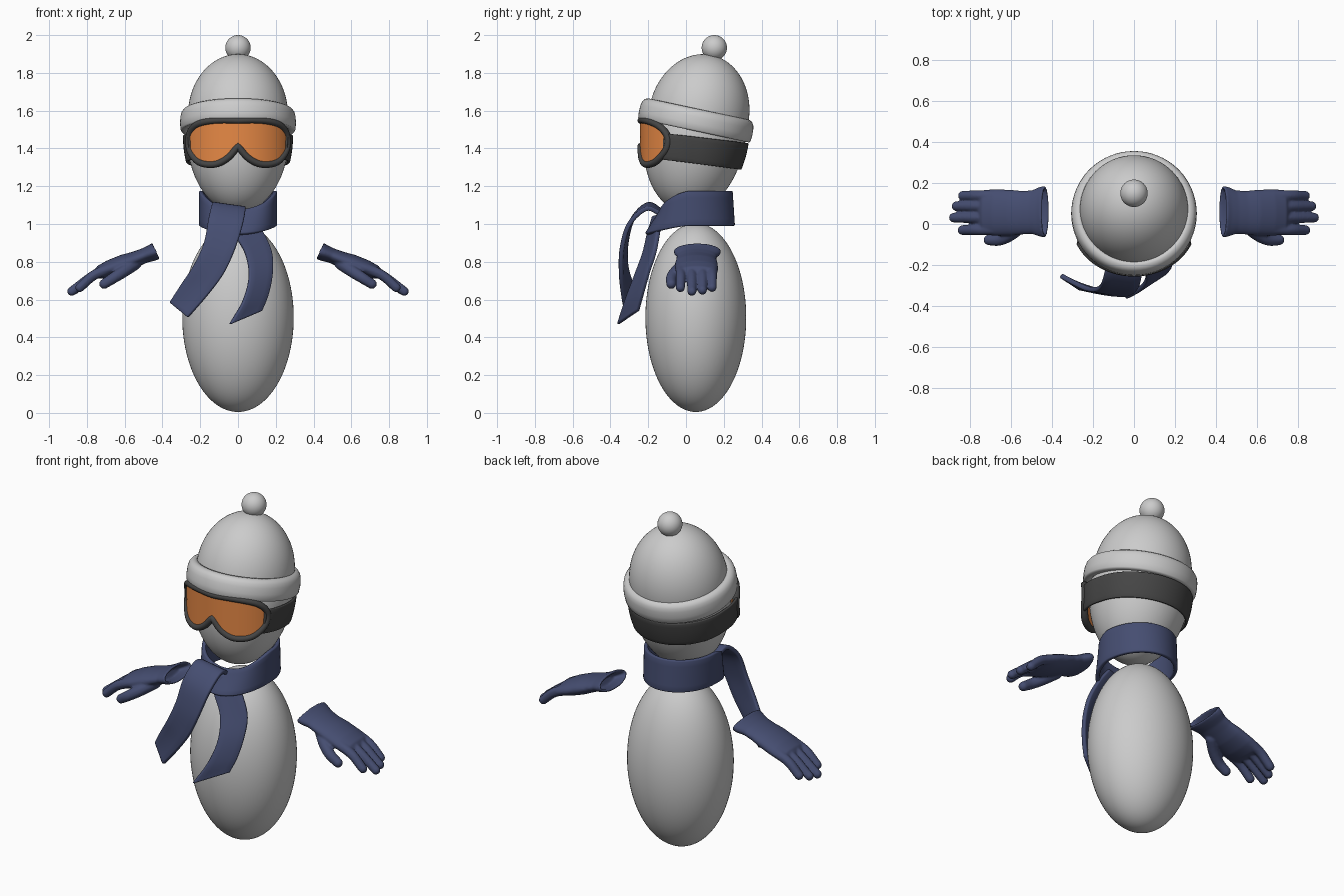
import bpy, bmesh
from math import sin, cos, pi, sqrt, radians, asin
from mathutils import Vector, Matrix

if "Cube" in bpy.data.objects:
    bpy.data.objects.remove(bpy.data.objects["Cube"])


def material(name, rgb):
    m = bpy.data.materials.new(name)
    m.diffuse_color = (*rgb, 1)
    m.use_nodes = True
    m.node_tree.nodes["Principled BSDF"].inputs["Base Color"].default_value = m.diffuse_color
    return m


NAVY = material("navy_knit", (0.06, 0.075, 0.165))
DARK = material("dark_rubber", (0.06, 0.06, 0.06))
ORANGE = material("orange_lens", (0.8, 0.25, 0.06))


def spline(keys, n):
    """n + 1 smooth samples through the key points."""
    k = [Vector(p) for p in keys]
    k = [2 * k[0] - k[1]] + k + [2 * k[-1] - k[-2]]
    out = []
    for i in range(n + 1):
        f = i / n * (len(keys) - 1)
        j = min(int(f), len(keys) - 2)
        t = f - j
        a, b, c, d = k[j:j + 4]
        out.append(0.5 * (2 * b + (c - a) * t + (2 * a - 5 * b + 4 * c - d) * t * t
                          + (3 * b - a - 3 * c + d) * t ** 3))
    return out


def add_grid(bm, rows, cyclic=False, caps=False):
    vs = [[bm.verts.new(p) for p in r] for r in rows]
    n = len(rows[0])
    for a, b in zip(vs, vs[1:]):
        for i in range(n if cyclic else n - 1):
            j = (i + 1) % n
            bm.faces.new((a[i], a[j], b[j], b[i]))
    if caps:
        bm.faces.new(vs[0])
        bm.faces.new(vs[-1])


def finish(name, bm, mat=None):
    bmesh.ops.remove_doubles(bm, verts=bm.verts, dist=1e-5)
    bmesh.ops.recalc_face_normals(bm, faces=bm.faces)
    me = bpy.data.meshes.new(name)
    bm.to_mesh(me)
    bm.free()
    for p in me.polygons:
        p.use_smooth = True
    if mat:
        me.materials.append(mat)
    ob = bpy.data.objects.new(name, me)
    bpy.context.collection.objects.link(ob)
    return ob


def lathe(name, profile, matrix, mat=None, seg=64):
    bm = bmesh.new()
    add_grid(bm, [[matrix @ Vector((r * sin(2 * pi * i / seg), r * cos(2 * pi * i / seg), z))
                   for i in range(seg)] for r, z in profile], cyclic=True)
    return finish(name, bm, mat)


def cloth(name, rows, mat, thick, cyclic=False):
    bm = bmesh.new()
    add_grid(bm, rows, cyclic)
    ob = finish(name, bm, mat)
    s = ob.modifiers.new("thickness", 'SOLIDIFY')
    s.thickness, s.offset = thick, 0
    b = ob.modifiers.new("soft_edge", 'BEVEL')
    b.width, b.segments = thick * 0.3, 2
    b.limit_method, b.angle_limit = 'ANGLE', radians(50)
    return ob


def ellipse(rx, rz, z0=0.0, z1=1.0, n=28):
    """Half-ellipse profile, from latitude fraction z0 to z1 (in quarter turns)."""
    return [(max(0, rx * cos(pi / 2 * (z0 + (z1 - z0) * i / n))),
             rz * sin(pi / 2 * (z0 + (z1 - z0) * i / n))) for i in range(n + 1)]


# body
lathe("body", ellipse(0.295, 0.5, -1, 1, 48),
      Matrix.Translation((0, 0.052, 0.505)) @ Matrix.Diagonal((1, 0.905, 1, 1)))

# head: egg, leaning slightly back towards the top
HZ, HR = 1.47, 0.27


def head_y(z):
    return 0.048 + 0.09 * (z - HZ)


def head_r(z):
    return HR * sqrt(max(0, 1 - ((z - HZ) / (0.41 if z < HZ else 0.3)) ** 2))


lean = Matrix.Identity(4)
lean[1][2] = 0.09
lathe("head", ellipse(HR, 0.41, -1, 0) + ellipse(HR, 0.3, 0, 1)[1:],
      Matrix.Translation((0, 0.048, HZ)) @ lean)

# hat: dome, rolled brim and bobble on one tilted axis
tilt = Matrix.Translation((0, 0.055, 1.552)) @ Matrix.Rotation(radians(-12), 4, 'X')
lathe("hat_dome", [(r, z + 0.025) for r, z in ellipse(0.265, 0.325)],
      Matrix.Translation((0, 0.008, 0)) @ tilt)
brim = lathe("hat_brim", [(0.25, 0.0), (0.262, -0.054), (0.27, -0.06), (0.298, -0.06), (0.304, -0.052),
                          (0.307, -0.02), (0.305, 0.015), (0.3, 0.036), (0.29, 0.05), (0.276, 0.057),
                          (0.258, 0.058), (0.25, 0.0)], tilt)
lathe("hat_bobble", ellipse(0.067, 0.067, -1, 1, 32), Matrix.Translation((0, 0.15, 1.933)), seg=40)


# goggles: outline wrapped on an elliptical cylinder
def wrap(x, z):
    a = asin(max(-1, min(1, x / 0.29)))
    return Vector((x, -0.243 * cos(a), z))


half = spline([(0, 1.548), (0.09, 1.55), (0.17, 1.542), (0.225, 1.523), (0.256, 1.487), (0.266, 1.435),
               (0.252, 1.375), (0.205, 1.325), (0.125, 1.316), (0.055, 1.35), (0, 1.412)], 60)
top, low = half[:31], half[30:][::-1]
both = lambda c: [Vector((-p.x, p.y)) for p in c[:0:-1]] + c
bm = bmesh.new()
add_grid(bm, [[wrap(*u.lerp(l, k / 8)) for u, l in zip(both(top), both(low))] for k in range(9)])
finish("goggle_lens", bm, ORANGE)

outline = [wrap(*p) for p in half] + [wrap(-p.x, p.y) for p in half[-2:0:-1]]
bm = bmesh.new()
rim = []
for i, p in enumerate(outline + outline[:1]):
    t = (outline[(i + 1) % len(outline)] - outline[(i - 1) % len(outline)]).normalized()
    out = Vector((p.x / 0.29 ** 2, p.y / 0.243 ** 2, 0)).normalized()
    side = t.cross(out).normalized()
    rim.append([p + side * 0.018 * cos(a) + out * (0.02 * sin(a) - 0.006)
                for a in [2 * pi * k / 14 for k in range(14)]])
add_grid(bm, rim, cyclic=True)
finish("goggle_frame", bm, DARK)

# goggle strap follows the head
rows = []
for k in range(7):
    row = []
    for i in range(57):
        a = radians(57 + 246 * i / 56)
        z = 1.41 - 0.12 * (0.148 - 0.28 * cos(a)) + 0.07 * (k / 3 - 1)
        r = head_r(z) + 0.012 + 0.04 * max(0, cos(a))
        row.append((r * sin(a), head_y(z) - r * cos(a), z))
    rows.append(row)
cloth("goggle_strap", rows, DARK, 0.014)

# scarf loop: lower and slanted inward at the front
rows = []
for k in range(6):
    t = k / 5
    row = []
    for i in range(64):
        a = 2 * pi * i / 64
        w = max(0, cos(a)) ** 1.5
        z = (0.99 - 0.045 * w) * (1 - t) + (1.175 - 0.1 * w) * t
        ry = 0.228 - (0.012 + 0.07 * w) * t
        row.append((0.196 * sin(a), 0.02 - ry * cos(a), z))
    rows.append(row)
cloth("scarf_loop", [list(c) for c in zip(*(rows))] + [[r[0] for r in rows]], NAVY, 0.022)


# scarf tails
def tail(name, left, right):
    ls, rs = spline(left, 36), spline(right, 36)
    cloth(name, [[l.lerp(r, k / 4) for k in range(5)] for l, r in zip(ls, rs)], NAVY, 0.024)


tail("scarf_tail_over",
     [(-0.12, -0.13, 1.07), (-0.135, -0.2, 1.105), (-0.155, -0.28, 1.03), (-0.18, -0.315, 0.9),
      (-0.235, -0.315, 0.78), (-0.3, -0.285, 0.68), (-0.36, -0.25, 0.585)],
     [(0.03, -0.13, 1.05), (0.04, -0.21, 1.08), (0.025, -0.3, 1.0), (-0.015, -0.34, 0.87),
      (-0.075, -0.345, 0.74), (-0.16, -0.335, 0.625), (-0.265, -0.315, 0.505)])
tail("scarf_tail_under",
     [(-0.06, -0.17, 1.04), (-0.015, -0.2, 0.94), (0.04, -0.225, 0.84), (0.058, -0.27, 0.72),
      (0.025, -0.32, 0.59), (-0.045, -0.36, 0.468)],
     [(0.07, -0.13, 1.05), (0.13, -0.145, 0.96), (0.178, -0.165, 0.85), (0.182, -0.2, 0.74),
      (0.16, -0.23, 0.63), (0.125, -0.255, 0.54)])

# gloves: hollow cuff and palm loft plus fingers, fused and mirrored
place = Matrix.Translation((0.432, 0, 0.858)) @ Matrix.Rotation(radians(25), 4, 'Y')
bm = bmesh.new()
palm = [(0.06, 0.06, 0.0, 0.088, 0.02), (0.004, 0.06, 0.0, 0.112, 0.033), (0.0, 0.06, 0.0, 0.12, 0.042),
        (0.006, 0.06, 0.0, 0.126, 0.047), (0.03, 0.06, 0.0, 0.122, 0.044), (0.07, 0.058, 0.004, 0.107, 0.04),
        (0.12, 0.055, 0.007, 0.106, 0.042), (0.18, 0.055, 0.012, 0.112, 0.048),
        (0.26, 0.056, 0.018, 0.114, 0.046), (0.32, 0.057, 0.023, 0.11, 0.036), (0.345, 0.057, 0.022, 0.095, 0.02)]
rows = []
for s, y, h, wy, wh in palm:
    rows.append([place @ Vector((s, y + wy * cos(2 * pi * i / 40), h + wh * sin(2 * pi * i / 40)))
                 for i in range(40)])
add_grid(bm, rows, cyclic=True, caps=True)


def finger(keys, r0, r1):
    for i, p in enumerate(spline(keys, 26)):
        bmesh.ops.create_icosphere(bm, subdivisions=2, radius=r0 + (r1 - r0) * i / 26,
                                   matrix=Matrix.Translation(place @ p))


for y0, y1, tip in [(-0.026, -0.03, 0.475), (0.031, 0.031, 0.522), (0.086, 0.087, 0.507), (0.138, 0.138, 0.473)]:
    finger([(0.27, y0, 0.02), (0.36, (y0 + y1) / 2, 0.022), (tip - 0.025, y1, -0.005)], 0.029, 0.025)
finger([(0.13, 0.0, -0.012), (0.2, -0.05, -0.025), (0.265, -0.077, -0.034), (0.325, -0.078, -0.042)], 0.036, 0.027)
gloves = finish("gloves", bm, NAVY)
fuse = gloves.modifiers.new("fuse", 'REMESH')
fuse.mode, fuse.voxel_size, fuse.use_smooth_shade = 'VOXEL', 0.006, True
soft = gloves.modifiers.new("soften", 'SMOOTH')
soft.factor, soft.iterations = 0.5, 4
gloves.modifiers.new("other_hand", 'MIRROR')
